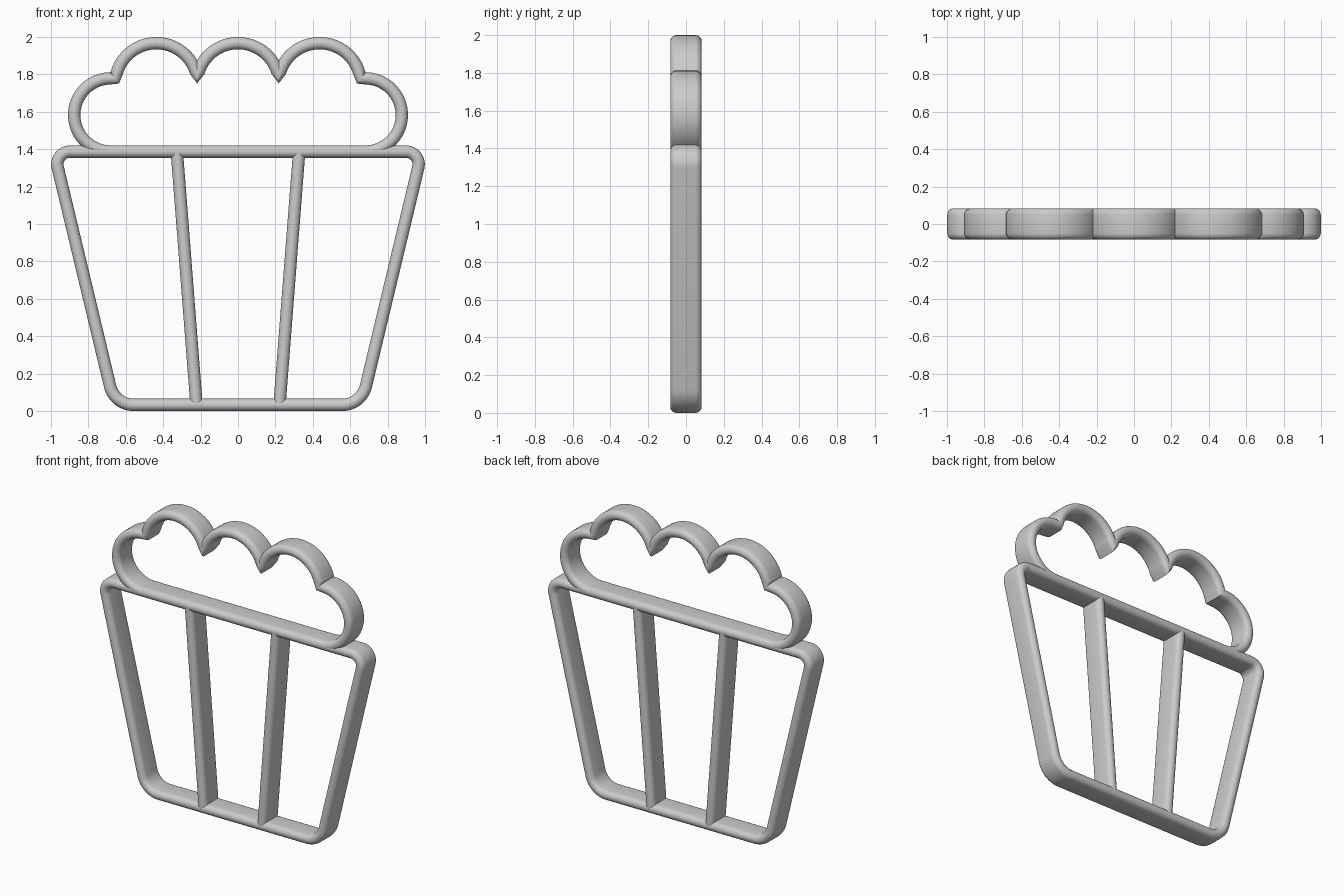
import bpy, bmesh, math
from mathutils import Vector

if "Cube" in bpy.data.objects:
    bpy.data.objects.remove(bpy.data.objects["Cube"])

HW, HD = 0.033, 0.083   # half width in the drawing plane, half depth along y


def section(n=10):
    """Stadium profile: (in-plane offset, y)."""
    pts = []
    for sign in (1, -1):
        for i in range(n + 1):
            a = math.pi * i / n
            pts.append((sign * HW * math.cos(a), sign * (HD - HW + HW * math.sin(a))))
    return pts


def arc(cx, cz, r, a0, a1, n=24):
    return [Vector((cx + r * math.cos(math.radians(a0 + (a1 - a0) * i / n)),
                    cz + r * math.sin(math.radians(a0 + (a1 - a0) * i / n))))
            for i in range(n + 1)]


def fillet(prev, p, nxt, r, n=12):
    """Rounded corner at p."""
    d0, d1 = (prev - p).normalized(), (nxt - p).normalized()
    half = d0.angle(d1) / 2
    c = p + (d0 + d1).normalized() * (r / math.sin(half))
    t = r / math.tan(half)
    u, v = (p + d0 * t) - c, (p + d1 * t) - c
    total = u.angle(v)
    return [c + (u * math.sin(total * (1 - i / n)) + v * math.sin(total * i / n)) / math.sin(total)
            for i in range(n + 1)]


def sweep(name, path, closed):
    """Sweep the stadium profile along an x-z path."""
    bm = bmesh.new()
    prof, n = section(), len(path)
    rings = []
    for i, p in enumerate(path):
        a = path[i - 1] if (closed or i > 0) else None
        b = path[(i + 1) % n] if (closed or i < n - 1) else None
        t = Vector((0, 0))
        if a is not None:
            t += (p - a).normalized()
        if b is not None:
            t += (b - p).normalized()
        t.normalize()
        nx, nz = -t.y, t.x
        rings.append([bm.verts.new((p.x + nx * o, y, p.y + nz * o)) for o, y in prof])
    m = len(prof)
    for i in range(n if closed else n - 1):
        r0, r1 = rings[i], rings[(i + 1) % n]
        for j in range(m):
            k = (j + 1) % m
            bm.faces.new((r0[j], r0[k], r1[k], r1[j]))
    if not closed:
        bm.faces.new(rings[0])
        bm.faces.new(rings[-1])
    bmesh.ops.recalc_face_normals(bm, faces=bm.faces)
    me = bpy.data.meshes.new(name)
    bm.to_mesh(me)
    bm.free()
    ob = bpy.data.objects.new(name, me)
    bpy.context.collection.objects.link(ob)
    bpy.ops.object.select_all(action='DESELECT')
    ob.select_set(True)
    bpy.context.view_layer.objects.active = ob
    bpy.ops.object.shade_smooth_by_angle(angle=math.radians(35))
    return ob


# Tapered cup outline with rounded corners
TOP, BOT = 1.387, HW
corners = [Vector(c) for c in ((-0.984, TOP), (-0.66, BOT), (0.66, BOT), (0.984, TOP))]
radii = (0.068, 0.13, 0.13, 0.068)
cup = []
for i in range(4):
    cup += fillet(corners[i - 1], corners[i], corners[(i + 1) % 4], radii[i])
sweep("cup_frame", cup, True)

# Slanted dividers
for side, s in (("left", -1), ("right", 1)):
    sweep("divider_" + side, [Vector((s * 0.222, BOT)), Vector((s * 0.327, TOP))], False)

# Scalloped top: side lobe, three bumps, side lobe
R, CZ = 0.2215, 2 - HW - 0.2215
a = math.degrees(math.asin((1.785 - CZ) / R))
r = 0.196
lobe = arc(-0.68, TOP + r, r, 270, 83)
bump = arc(-0.436, CZ, R, 180 - a + 1.5, a)
half = lobe + bump[1:]
middle = arc(0, CZ, R, 180 - a, a)
mirror = [Vector((-p.x, p.y)) for p in reversed(half)]
sweep("scalloped_top", half + middle[1:] + mirror[1:], False)
